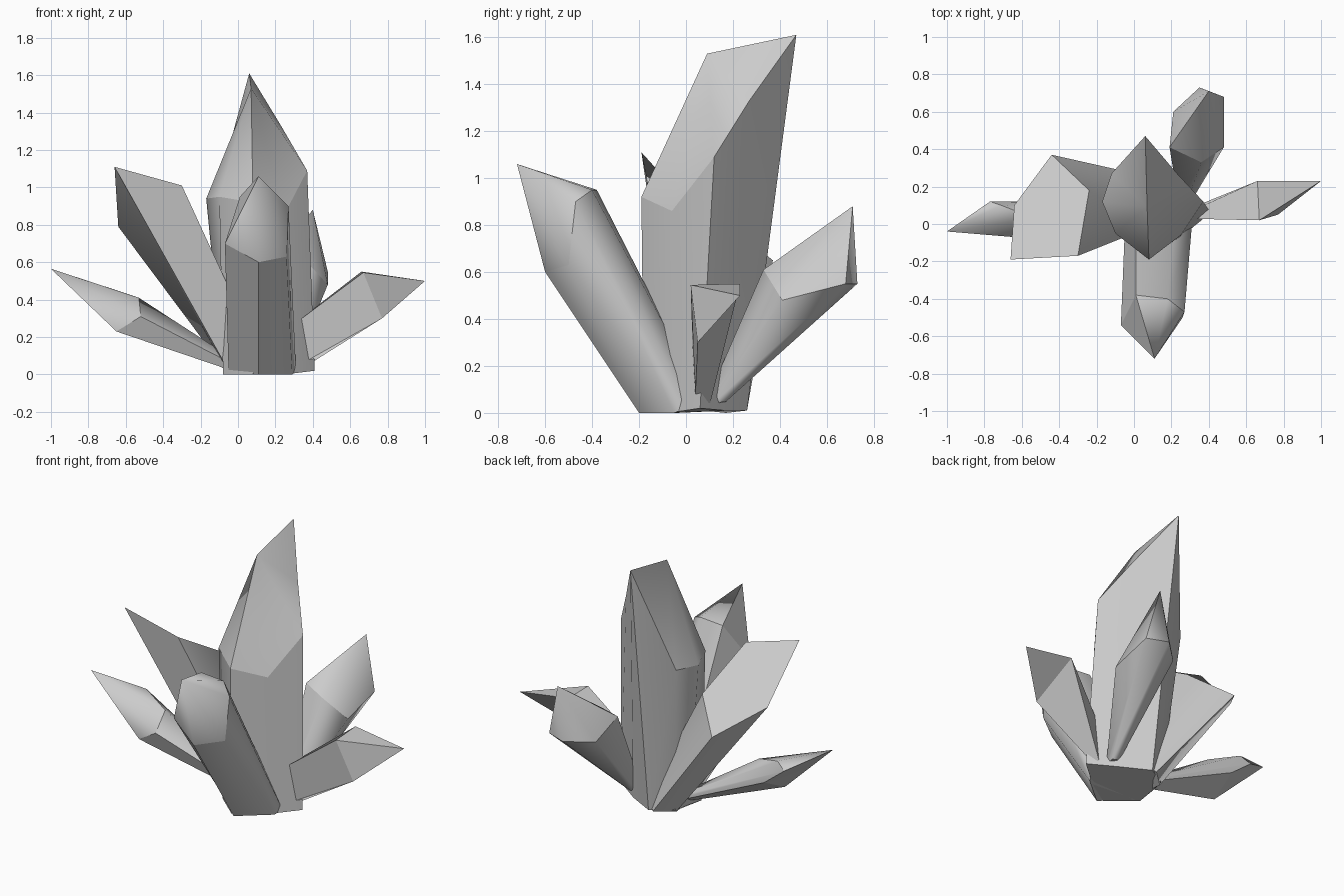
import bpy, bmesh, math
from mathutils import Vector

if "Cube" in bpy.data.objects:
    bpy.data.objects.remove(bpy.data.objects["Cube"])


def crystal(name, apex, rim, base=None, root=None, shrink=0.2):
    """Faceted shard: cap fan from apex to shoulder rim, body sides down to the base.
    With no apex the rim itself closes as one slanted cut."""
    rim = [Vector(p) for p in rim]
    if base is None:
        # shrink the shoulder rim around the root point
        mid = sum(rim, Vector()) / len(rim)
        base = [Vector(root) + (p - mid) * shrink for p in rim]
        for p in base:
            p.z = max(p.z, 0.01)
    bm = bmesh.new()
    top = [bm.verts.new(p) for p in rim]
    low = [bm.verts.new(p) for p in base]
    n = len(top)
    for i in range(n):
        j = (i + 1) % n
        bm.faces.new((low[i], low[j], top[j], top[i]))
    bm.faces.new(low[::-1])
    if apex:
        tip = bm.verts.new(apex)
        for i in range(n):
            bm.faces.new((top[i], top[(i + 1) % n], tip))
    else:
        bm.faces.new(top)
    bmesh.ops.recalc_face_normals(bm, faces=bm.faces)
    # smooth within cap and body, sharp along rim, base and hard corners
    rings = (set(top), set(low))
    for f in bm.faces:
        f.smooth = True
    for e in bm.edges:
        on_ring = any(e.verts[0] in r and e.verts[1] in r for r in rings)
        e.smooth = not on_ring and e.calc_face_angle(0) < math.radians(65)
    me = bpy.data.meshes.new(name)
    bm.to_mesh(me)
    bm.free()
    ob = bpy.data.objects.new(name, me)
    bpy.context.collection.objects.link(ob)
    return ob


# tall central crystal: the rear rim point rises into the highest peak
crystal("main_crystal", (.07, .09, 1.53),
        [(-.10, -.05, .95), (.08, -.19, .92), (.25, -.06, .86), (.37, .12, 1.09),
         (.23, .27, 1.33), (.06, .47, 1.61), (-.12, .27, .95), (-.17, .12, .94)],
        [(-.08, -.04, 0), (.08, -.18, 0), (.25, -.07, 0), (.41, .06, .02),
         (.25, .17, .01), (.08, .26, .01), (-.05, .18, .01), (-.08, .08, .02)])

# crystal leaning to the front
crystal("front_crystal", (.11, -.72, 1.06),
        [(-.07, -.54, .70), (.11, -.60, .60), (.26, -.50, .63),
         (.27, -.47, .90), (.18, -.40, .95), (.01, -.38, .95)],
        [(-.05, -.05, 0), (.11, -.20, 0), (.29, -.05, 0),
         (.31, .0, .02), (.22, .08, .05), (.01, .05, .05)])

# broad crystal leaning to the left, cut off on a slant
crystal("left_crystal", None,
        [(-.66, -.19, 1.11), (-.30, -.17, 1.01), (-.24, .18, .80),
         (-.44, .37, .65), (-.64, .10, .79)],
        [(-.05, -.03, .02), (.05, -.03, .25), (.12, .20, .08),
         (.05, .26, .01), (-.05, .17, 0)])

# low spike to the left
crystal("low_left_crystal", (-1.0, -.04, .565),
        [(-.71, .10, .47), (-.77, .12, .43), (-.63, .12, .32),
         (-.65, -.06, .23), (-.52, -.08, .31), (-.53, .03, .41)],
        root=(-.02, .09, .05), shrink=.25)

# low spike to the right
crystal("low_right_crystal", (1.0, .23, .50),
        [(.67, .02, .545), (.66, .23, .55), (.77, .05, .30)],
        [(.22, .03, .21), (.34, .10, .03), (.38, .04, .08)])

# crystal leaning to the back
crystal("back_crystal", (.40, .71, .88),
        [(.48, .41, .48), (.48, .68, .55), (.35, .73, .55),
         (.21, .60, .535), (.19, .41, .63), (.36, .33, .61)],
        root=(.27, .13, .05), shrink=.2)
